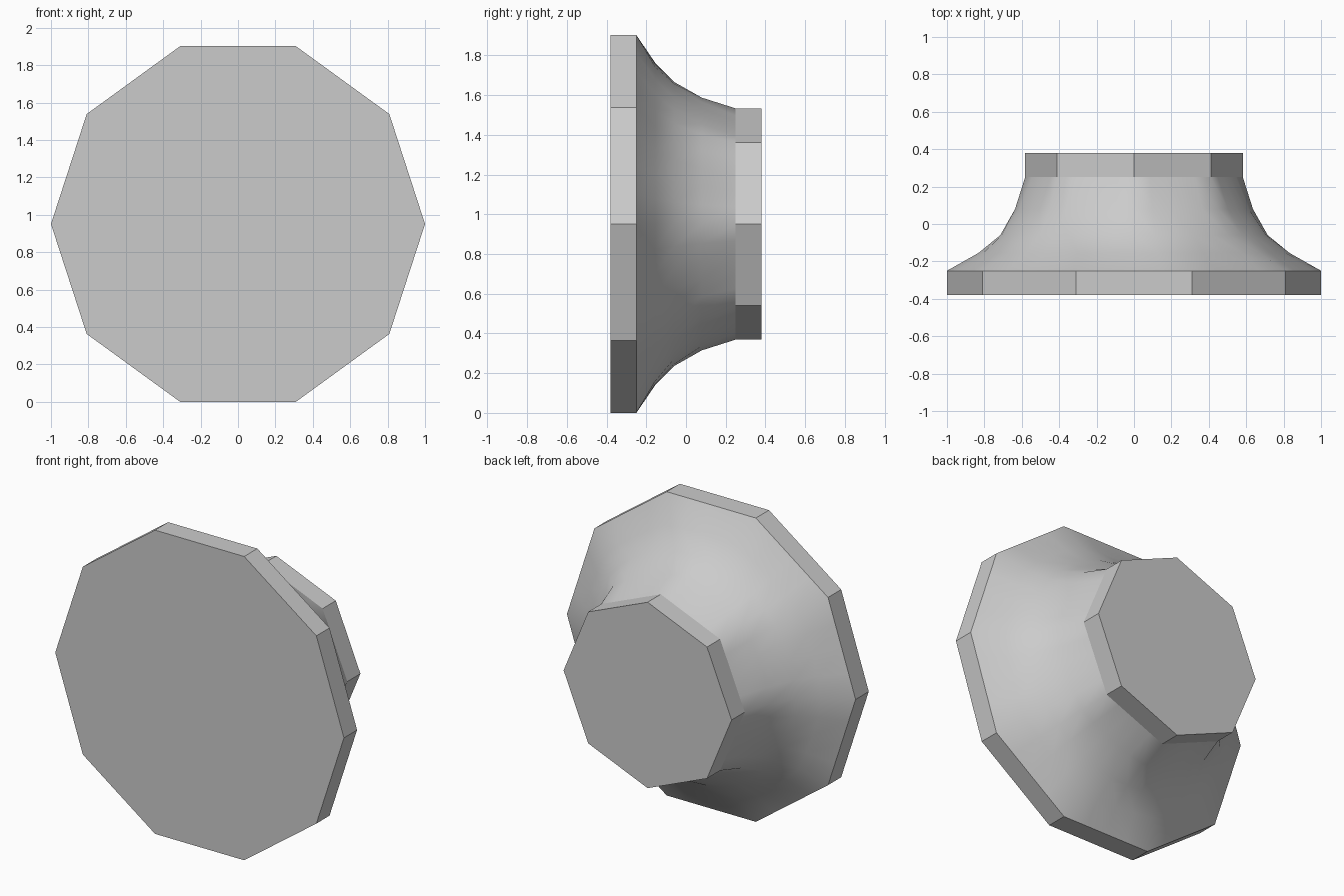
import bpy, bmesh
from math import cos, sin, pi, radians

cube = bpy.data.objects.get("Cube")
if cube:
    bpy.data.objects.remove(cube, do_unlink=True)

CENTRE = 0.951

grey = bpy.data.materials.new("light_grey")
grey.use_nodes = True
colour = (0.6, 0.6, 0.6, 1)
grey.diffuse_color = colour
grey.node_tree.nodes["Principled BSDF"].inputs["Base Color"].default_value = colour


def polygon_radius(angle, sides, radius):
    """Distance from the centre to the edge of a regular polygon."""
    step = 2 * pi / sides
    offset = (angle + 1e-9) % step - step / 2
    return radius * cos(step / 2) / cos(offset)


def loft(name, sections, count, front=False, back=False):
    """Skin sections given as (y, radius function), with optional end caps."""
    bm = bmesh.new()
    angles = [2 * pi * i / count for i in range(count)]
    rings = [[bm.verts.new((r(a) * cos(a), y, CENTRE + r(a) * sin(a)))
              for a in angles] for y, r in sections]
    for low, high in zip(rings, rings[1:]):
        for i in range(count):
            j = (i + 1) % count
            bm.faces.new((low[i], high[i], high[j], low[j]))
    if front:
        bm.faces.new(rings[0])
    if back:
        bm.faces.new(rings[-1][::-1])
    mesh = bpy.data.meshes.new(name)
    bm.to_mesh(mesh)
    bm.free()
    mesh.materials.append(grey)
    obj = bpy.data.objects.new(name, mesh)
    bpy.context.collection.objects.link(obj)
    return obj


def decagon(a):
    return polygon_radius(a, 10, 1.0)


def octagon(a):
    return polygon_radius(a, 8, 0.582)


# Ten-sided front plate and eight-sided rear neck
loft("front_plate", [(-0.38, decagon), (-0.25, decagon)], 10, front=True)
loft("rear_neck", [(0.25, octagon), (0.38, octagon)], 8, back=True)

# Concave flare that blends the decagon into the octagon
flare = loft("flare", [
    (-0.25, decagon),
    (-0.155, lambda a: 0.71 + 0.42 * (decagon(a) - 0.71)),
    (-0.06, lambda a: 0.715),
    (0.08, lambda a: 0.5 * octagon(a) + 0.345),
    (0.25, octagon),
], 40)
bpy.ops.object.select_all(action="DESELECT")
flare.select_set(True)
bpy.context.view_layer.objects.active = flare
bpy.ops.object.shade_smooth_by_angle(angle=radians(50))
